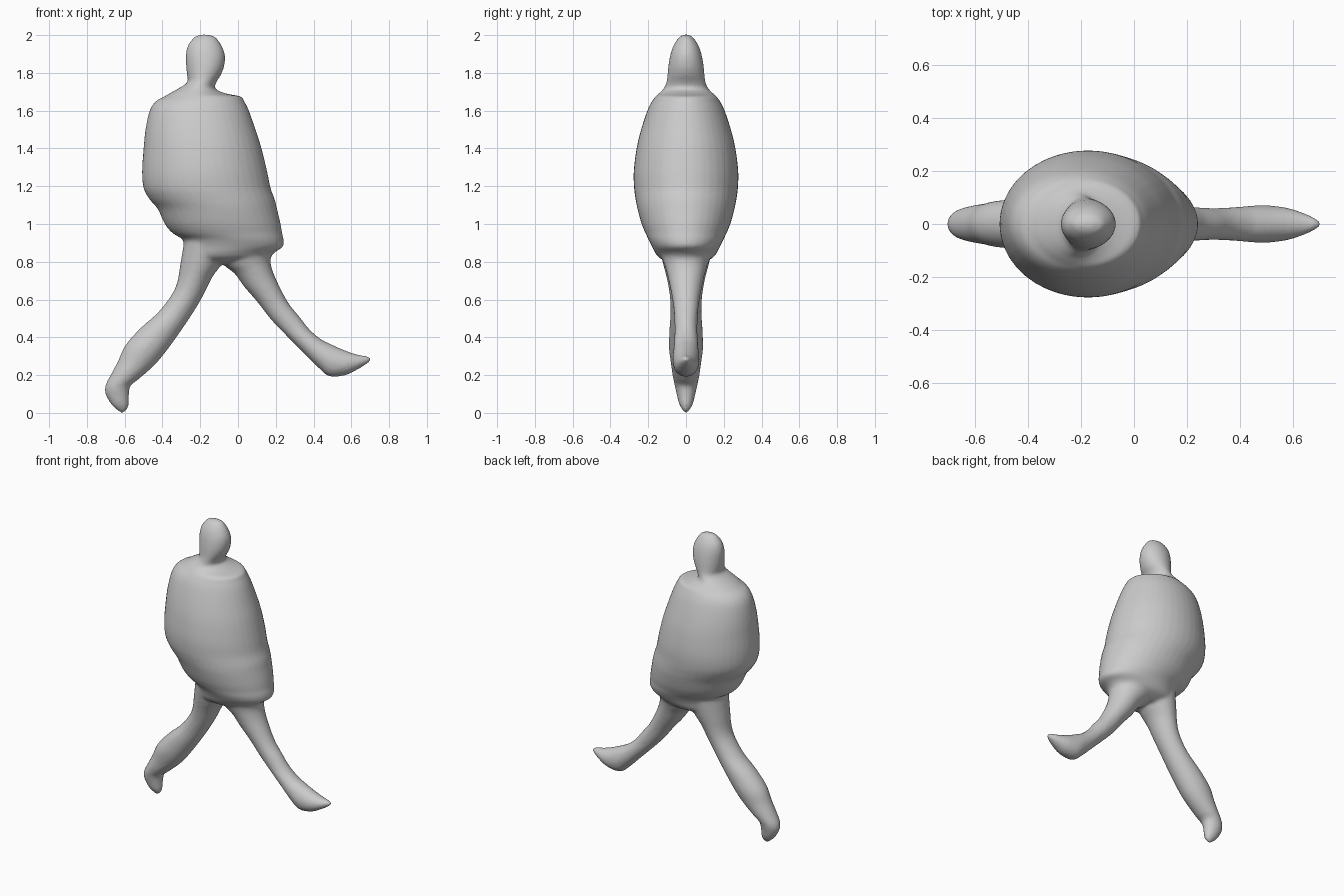
import bpy, bmesh, math
from mathutils import Vector


def catmull(p0, p1, p2, p3, t):
    return [0.5 * (2 * b + (c - a) * t + (2 * a - 5 * b + 4 * c - d) * t * t
                   + (3 * b - a - 3 * c + d) * t ** 3) for a, b, c, d in zip(p0, p1, p2, p3)]


def loft(bm, stations, sides=40, steps=4):
    """Elliptical rings spanning two outline points (ax, az)-(bx, bz), half depth d in y."""
    n = len(stations)
    path = []
    for i in range(n - 1):
        quad = [stations[min(max(i + k, 0), n - 1)] for k in (-1, 0, 1, 2)]
        path += [catmull(*quad, s / steps) for s in range(steps)]
    path.append(stations[-1])
    rings = []
    for ax, az, bx, bz, d in path:
        a, b = Vector((ax, 0, az)), Vector((bx, 0, bz))
        mid, half = (a + b) / 2, (b - a) / 2
        rings.append([bm.verts.new(mid + half * math.cos(t) + Vector((0, d * math.sin(t), 0)))
                      for t in (math.tau * k / sides for k in range(sides))])
    for r, q in zip(rings, rings[1:]):
        for k in range(sides):
            j = (k + 1) % sides
            bm.faces.new((r[k], r[j], q[j], q[k]))
    bm.faces.new(rings[0])
    bm.faces.new(rings[-1])


# Head and torso: z, left x, right x, half depth
trunk = [
    (2.003, -.20, -.16, .01), (1.99, -.23, -.12, .035), (1.95, -.263, -.09, .064),
    (1.9, -.276, -.07, .082), (1.84, -.275, -.072, .093), (1.79, -.27, -.09, .098),
    (1.75, -.268, -.115, .104), (1.715, -.32, -.12, .12), (1.69, -.365, -.06, .145),
    (1.675, -.39, .015, .162), (1.65, -.435, .033, .18), (1.6, -.468, .058, .205),
    (1.5, -.49, .093, .238), (1.4, -.5, .125, .262), (1.28, -.508, .154, .277),
    (1.19, -.5, .173, .275), (1.13, -.468, .195, .267), (1.08, -.425, .207, .257),
    (1.0, -.388, .226, .235), (.95, -.345, .234, .214), (.92, -.295, .241, .2),
    (.88, -.286, .238, .18), (.85, -.287, .195, .165), (.82, -.29, .168, .14),
    (.79, -.27, .12, .08)]

# Trailing leg and foot: outer x, z, inner x, z, half depth
left_leg = [
    (-.28, .94, .0, .94, .16), (-.305, .79, -.085, .79, .122), (-.322, .69, -.135, .72, .1),
    (-.355, .62, -.185, .62, .086), (-.425, .53, -.235, .535, .082), (-.515, .45, -.305, .43, .088),
    (-.595, .36, -.385, .32, .09), (-.635, .275, -.445, .25, .08), (-.672, .205, -.53, .175, .07),
    (-.702, .145, -.568, .145, .06), (-.702, .1, -.577, .1, .05), (-.672, .045, -.579, .045, .036),
    (-.645, .018, -.585, .018, .02), (-.622, .0, -.605, .0, .006)]

# Leading leg and foot: lower x, z, upper x, z, half depth
right_leg = [
    (-.15, .92, .18, .92, .16), (-.08, .79, .172, .82, .122), (-.02, .74, .178, .77, .105),
    (.035, .665, .205, .7, .088), (.1, .59, .265, .585, .07), (.17, .5, .325, .51, .062),
    (.245, .42, .38, .44, .06), (.35, .315, .44, .39, .065), (.425, .24, .485, .367, .07),
    (.485, .193, .54, .342, .07), (.57, .2, .595, .32, .06), (.63, .228, .65, .305, .042),
    (.68, .258, .692, .299, .022), (.703, .276, .705, .286, .006)]

bm = bmesh.new()
loft(bm, [(l, z, r, z, d) for z, l, r, d in trunk])
loft(bm, left_leg)
loft(bm, right_leg)
bmesh.ops.recalc_face_normals(bm, faces=bm.faces)
mesh = bpy.data.meshes.new("walking_figure")
bm.to_mesh(mesh)
bm.free()
figure = bpy.data.objects.new("walking_figure", mesh)
bpy.context.collection.objects.link(figure)

# Fuse the parts into one soft skin
remesh = figure.modifiers.new("fuse", 'REMESH')
remesh.mode = 'VOXEL'
remesh.voxel_size = 0.01
remesh.use_smooth_shade = True
soften = figure.modifiers.new("soften", 'SMOOTH')
soften.factor = 0.5
soften.iterations = 8
